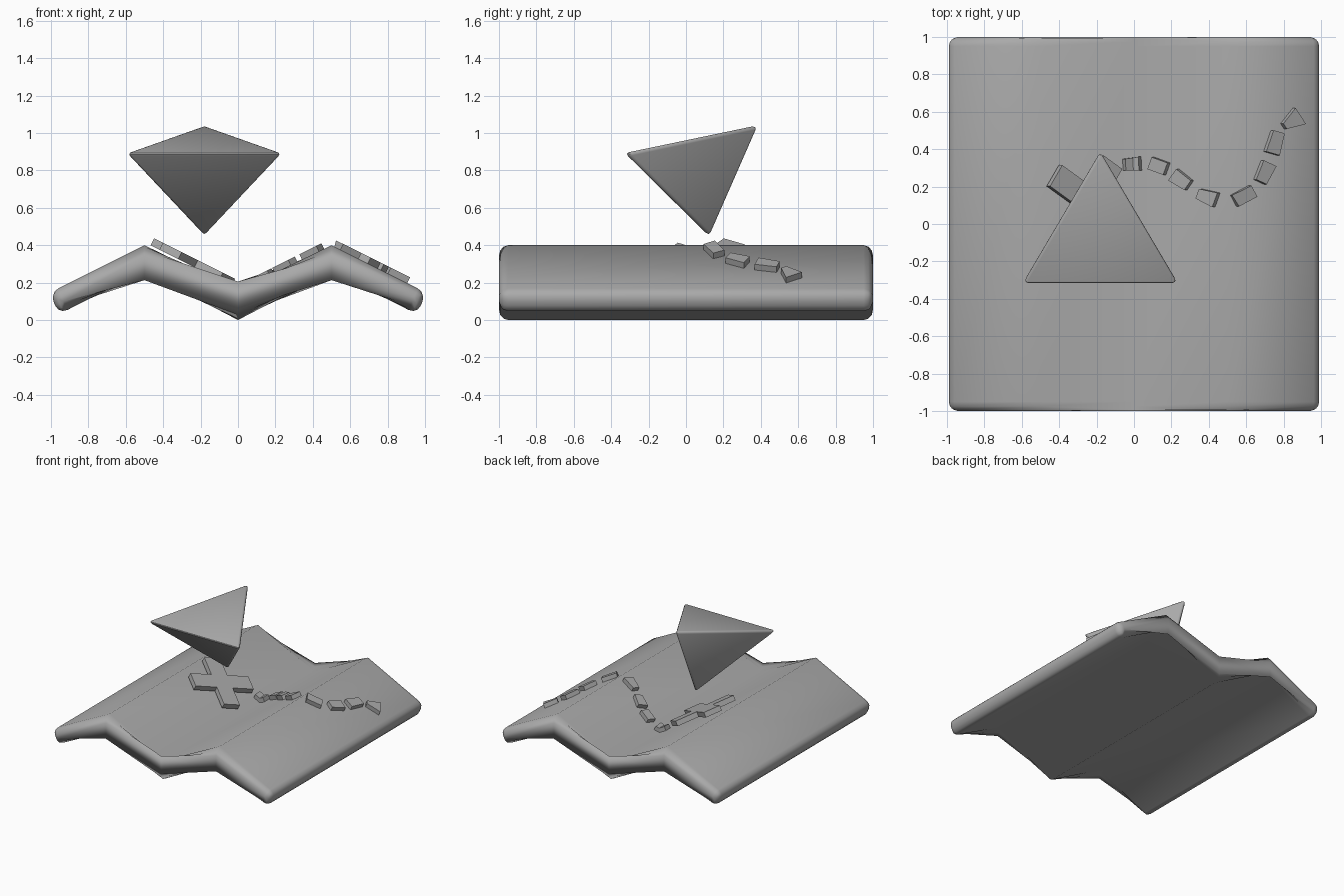
import bpy, bmesh
from math import radians, sqrt
from mathutils import Vector, Matrix

old = bpy.data.objects.get("Cube")
if old:
    bpy.data.objects.remove(old)

grey = bpy.data.materials.new("plain_grey")
grey.use_nodes = True
colour = (0.4, 0.4, 0.4, 1)
grey.diffuse_color = colour
grey.node_tree.nodes["Principled BSDF"].inputs["Base Color"].default_value = colour


def finish(name, bm, smooth_angle=None):
    bmesh.ops.recalc_face_normals(bm, faces=bm.faces)
    mesh = bpy.data.meshes.new(name)
    bm.to_mesh(mesh)
    bm.free()
    mesh.materials.append(grey)
    obj = bpy.data.objects.new(name, mesh)
    bpy.context.collection.objects.link(obj)
    if smooth_angle:
        bpy.ops.object.select_all(action="DESELECT")
        obj.select_set(True)
        bpy.context.view_layer.objects.active = obj
        bpy.ops.object.shade_smooth_by_angle(angle=radians(smooth_angle))
    return obj


def prism(bm, outline, lift):
    """Close a solid between an outline and the same outline moved by lift."""
    low = [bm.verts.new(p) for p in outline]
    high = [bm.verts.new(Vector(p) + lift) for p in outline]
    bm.faces.new(low)
    bm.faces.new(high)
    for i in range(len(low)):
        j = (i + 1) % len(low)
        bm.faces.new((low[i], low[j], high[j], high[i]))


# Folded sheet: zigzag profile pulled along y, rims rounded, folds left crisp
half_top = [(0, 0.15), (0.5, 0.4), (1.006, 0.147)]
half_bottom = [(0.958, 0.03), (0.5, 0.27), (0, 0)]
right_half = half_top + half_bottom
left_half = [(-x, z) for x, z in reversed(right_half) if x]
bm = bmesh.new()
prism(bm, [(x, -1, z) for x, z in right_half + left_half], Vector((0, 2, 0)))
rims = [e for e in bm.edges
        if abs(e.verts[0].co.y - e.verts[1].co.y) < 1 or abs(e.verts[0].co.x) > 0.6]
bmesh.ops.bevel(bm, geom=rims, offset=0.05, segments=3, profile=0.5, affect="EDGES")
finish("folded_map", bm, 180)


# Path dashes: thin tapered plates that follow the folds
def ground(x):
    return 0.15 + 0.5 * (0.5 - abs(abs(x) - 0.5))


def surface(x, y, rise):
    slope = (ground(x + 0.03) - ground(x - 0.03)) / 0.06
    normal = Vector((-slope, 0, 1)).normalized()
    return Vector((x, y, ground(x))) + normal * rise


def dash(name, x, y, angle, length, taper):
    spin = Matrix.Rotation(radians(angle), 2)
    bm = bmesh.new()
    rings = []
    for t in (-0.5, 0, 0.5):
        w = 0.034 * (1 + 2 * t * taper)
        ring = []
        for side, rise in ((-w, -0.004), (w, -0.004), (w, 0.034), (-w, 0.034)):
            p = spin @ Vector((t * length, side))
            ring.append(bm.verts.new(surface(x + p.x, y + p.y, rise)))
        rings.append(ring)
    for a, b in zip(rings, rings[1:]):
        for i in range(4):
            j = (i + 1) % 4
            bm.faces.new((a[i], a[j], b[j], b[i]))
    bm.faces.new(rings[0])
    bm.faces.new(rings[-1])
    finish(name, bm)


dashes = [(-0.01, 0.32, 3, 0.1, 0.1), (0.14, 0.31, -20, 0.09, 0),
          (0.26, 0.235, -35, 0.1, -0.1), (0.4, 0.145, -20, 0.1, 0.2),
          (0.58, 0.15, 28, 0.11, 0), (0.69, 0.275, 65, 0.11, 0.1),
          (0.745, 0.435, 74, 0.12, -0.1), (0.835, 0.55, 33, 0.1, 0.5)]
for n, spec in enumerate(dashes):
    dash(f"path_dash_{n + 1}", *spec)

# Cross mark: twelve-sided outline laid on the left inner slope
arm, w = 0.245, 0.067
quarter = [Vector((arm, -w, 0)), Vector((arm, w, 0)), Vector((w, w, 0))]
outline = [Matrix.Rotation(radians(90 * q), 3, "Z") @ p for q in range(4) for p in quarter]
bm = bmesh.new()
prism(bm, outline, Vector((0, 0, 0.042)))
along = Vector((2, 0, -1)) / sqrt(5)
up = Vector((1, 0, 2)) / sqrt(5)
frame = Matrix((along, (0, 1, 0), up)).transposed()
place = Matrix.Translation(surface(-0.257, 0.125, 0.014)) @ frame.to_4x4()
bm.transform(place @ Matrix.Rotation(radians(-33), 4, "Z"))
finish("cross_mark", bm)

# Pointer: tilted tetrahedron hovering point-down, with softened edges
bm = bmesh.new()
corners = [Vector(c) for c in ((-0.59, -0.315, 0.89), (0.23, -0.315, 0.89),
                               (-0.18, 0.38, 1.035), (-0.18, 0.125, 0.455))]
middle = sum(corners, Vector()) / 4
verts = [bm.verts.new(middle + (c - middle) * 1.04) for c in corners]
for skip in verts:
    bm.faces.new([v for v in verts if v is not skip])
bmesh.ops.recalc_face_normals(bm, faces=bm.faces)
bmesh.ops.bevel(bm, geom=bm.edges[:], offset=0.022, segments=3, profile=0.5, affect="EDGES")
finish("pointer", bm, 40)
